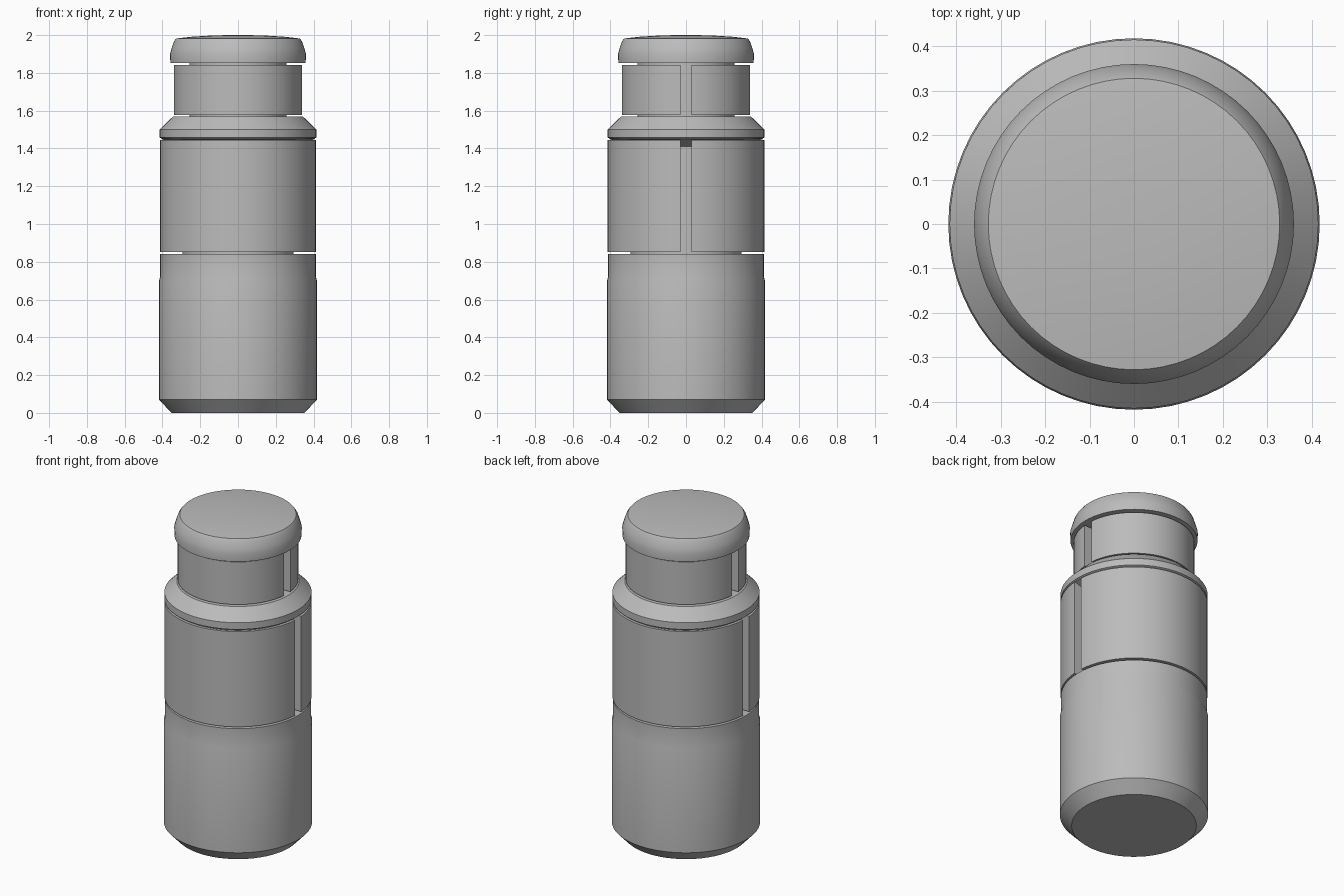
import bpy
import bmesh
from math import pi, sin, cos, asin, radians

if "Cube" in bpy.data.objects:
    bpy.data.objects.remove(bpy.data.objects["Cube"])

SEGMENTS = 64
HALF_SLOT = 0.03

grey = bpy.data.materials.new("satin_grey")
grey.use_nodes = True
colour = (0.5, 0.5, 0.5, 1)
grey.diffuse_color = colour
grey.node_tree.nodes["Principled BSDF"].inputs["Base Color"].default_value = colour


def finish(name, bm):
    bmesh.ops.recalc_face_normals(bm, faces=bm.faces)
    mesh = bpy.data.meshes.new(name)
    bm.to_mesh(mesh)
    bm.free()
    obj = bpy.data.objects.new(name, mesh)
    bpy.context.collection.objects.link(obj)
    mesh.materials.append(grey)
    bpy.ops.object.select_all(action="DESELECT")
    obj.select_set(True)
    bpy.context.view_layer.objects.active = obj
    bpy.ops.object.shade_smooth_by_angle(angle=radians(24))
    return obj


def turned(name, profile):
    """Solid of revolution from (radius, height) points, capped at both ends."""
    bm = bmesh.new()
    rings = [[bm.verts.new((r * cos(2 * pi * i / SEGMENTS), r * sin(2 * pi * i / SEGMENTS), z))
              for i in range(SEGMENTS)] for r, z in profile]
    for a, b in zip(rings, rings[1:]):
        for i in range(SEGMENTS):
            j = (i + 1) % SEGMENTS
            bm.faces.new((a[i], a[j], b[j], b[i]))
    bm.faces.new(rings[0])
    bm.faces.new(rings[-1])
    return finish(name, bm)


def half_sleeve(name, section, side):
    """Half ring with parallel end walls, leaving a straight slot on each side."""
    bm = bmesh.new()
    steps = SEGMENTS // 2
    rows = []
    for i in range(steps + 1):
        row = []
        for r, z in section:
            start = asin(HALF_SLOT / r)
            t = start + (pi - 2 * start) * i / steps
            row.append(bm.verts.new((r * cos(t), side * r * sin(t), z)))
        rows.append(row)
    n = len(section)
    for a, b in zip(rows, rows[1:]):
        for k in range(n):
            m = (k + 1) % n
            bm.faces.new((a[k], a[m], b[m], b[k]))
    bm.faces.new(rows[0])
    bm.faces.new(rows[-1])
    return finish(name, bm)


# Base with chamfered foot
turned("base", [(0.352, 0), (0.418, 0.07), (0.418, 0.7), (0.413, 0.72), (0.413, 0.84)])

# Core, flaring out under the collar
turned("lower_core", [(0.295, 0.83), (0.295, 1.41), (0.405, 1.45), (0.405, 1.46)])
turned("collar", [(0.405, 1.453), (0.415, 1.458), (0.415, 1.5), (0.345, 1.568)])
turned("upper_core", [(0.258, 1.56), (0.258, 1.86)])

# Split sleeves, front and back halves
lower_section = [(0.296, 0.852), (0.415, 0.852), (0.415, 1.445), (0.4, 1.445), (0.296, 1.407)]
upper_section = [(0.259, 1.578), (0.34, 1.578), (0.34, 1.843), (0.259, 1.843)]
for label, side in (("front", -1), ("back", 1)):
    half_sleeve("lower_sleeve_" + label, lower_section, side)
    half_sleeve("upper_sleeve_" + label, upper_section, side)

# Rounded cap with a slightly domed top
turned("cap", [(0.358, 1.853), (0.36, 1.9), (0.353, 1.925), (0.34, 1.965), (0.328, 1.982),
               (0.25, 1.991), (0.14, 1.998), (0.05, 2.0)])
